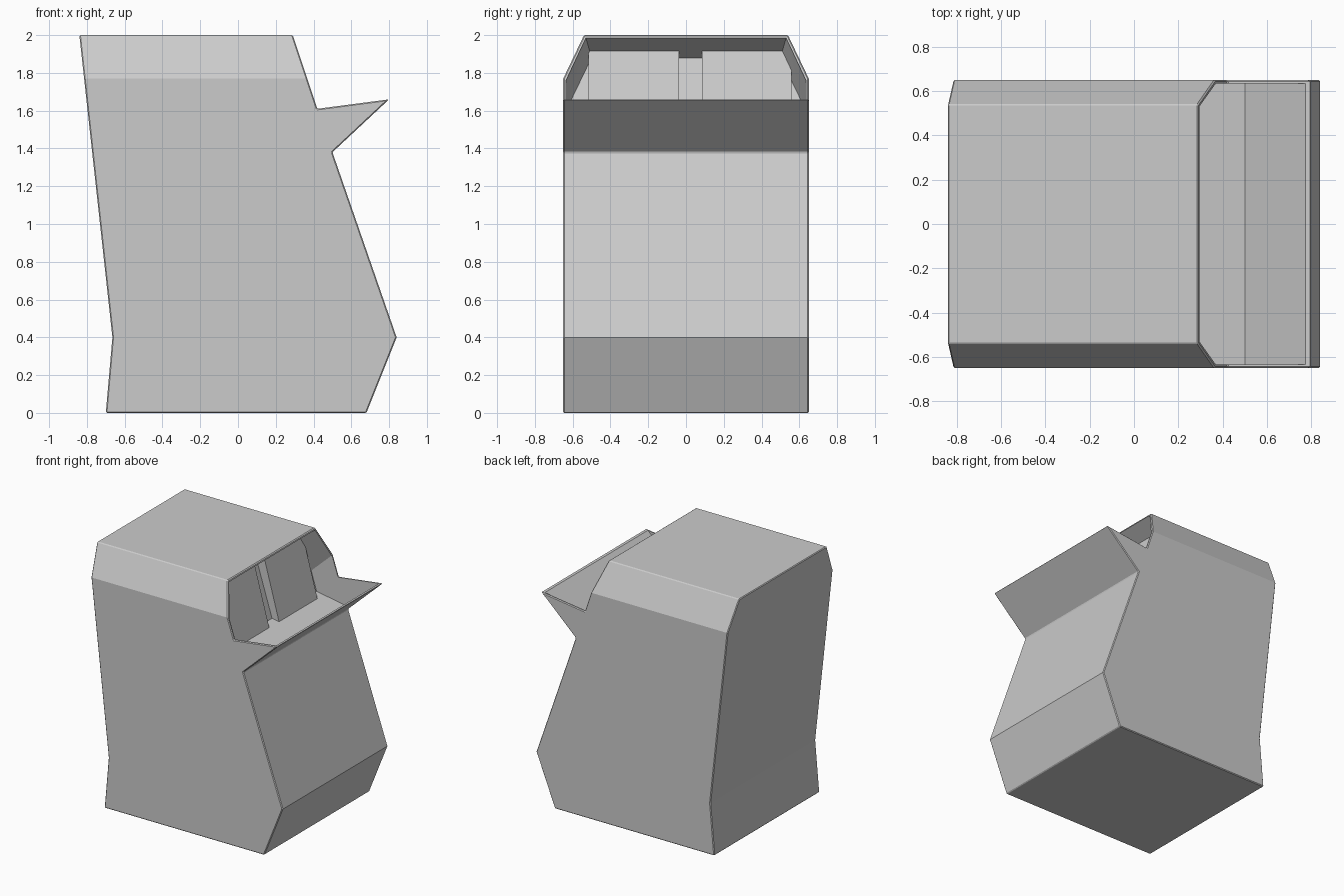
import bpy, bmesh
from mathutils import Vector

if "Cube" in bpy.data.objects:
    bpy.data.objects.remove(bpy.data.objects["Cube"], do_unlink=True)

HALF = 0.65      # half depth of the cabinet
INNER = 0.635    # half depth of the hollow

grey = bpy.data.materials.new("plain_grey")
grey.use_nodes = True
grey.diffuse_color = (0.6, 0.6, 0.6, 1)
grey.node_tree.nodes["Principled BSDF"].inputs["Base Color"].default_value = (0.6, 0.6, 0.6, 1)


def finish(bm, name):
    bmesh.ops.recalc_face_normals(bm, faces=bm.faces)
    mesh = bpy.data.meshes.new(name)
    bm.to_mesh(mesh)
    bm.free()
    mesh.materials.append(grey)
    obj = bpy.data.objects.new(name, mesh)
    bpy.context.collection.objects.link(obj)
    return obj


def prism(profile, y0, y1):
    """Extrude an (x, z) profile along y."""
    bm = bmesh.new()
    face = bm.faces.new([bm.verts.new((x, y0, z)) for x, z in profile])
    ext = bmesh.ops.extrude_face_region(bm, geom=[face])
    moved = [g for g in ext["geom"] if isinstance(g, bmesh.types.BMVert)]
    bmesh.ops.translate(bm, verts=moved, vec=(0, y1 - y0, 0))
    return bm


def apply(obj, modifier):
    bpy.context.view_layer.objects.active = obj
    bpy.ops.object.modifier_apply(modifier=modifier.name)


# Cabinet body: side profile with sloped upper corners
outline = [(-0.70, 0), (0.68, 0), (0.84, 0.40), (0.50, 1.38), (0.80, 1.66),
           (0.42, 1.61), (0.29, 2.0), (-0.84, 2.0), (-0.665, 0.40)]
bm = prism(outline, -HALF, HALF)
for side in (-1, 1):
    bmesh.ops.bisect_plane(bm, geom=bm.verts[:] + bm.edges[:] + bm.faces[:],
                           plane_co=Vector((0, side * HALF, 1.77)),
                           plane_no=Vector((0, side * 0.23, 0.11)), clear_outer=True)
    bmesh.ops.holes_fill(bm, edges=[e for e in bm.edges if e.is_boundary])
body = finish(bm, "cabinet_body")

# Fine edge trim
trim = body.modifiers.new("trim", "BEVEL")
trim.width = 0.006
trim.segments = 1
trim.limit_method = "ANGLE"
trim.angle_limit = 0.78
apply(body, trim)

# Hollow behind the opening, cut from the body
hollow_half = [(0.29, 0.53, 1.985), (0.85, 0.53, 1.985), (0.36, INNER, 1.76),
               (0.85, INNER, 1.76), (0.85, INNER, 1.726), (0.50, INNER, 1.405),
               (0.235, INNER, 1.45), (0.188, INNER, 1.60), (0.10, 0.50, 1.88)]
bm = bmesh.new()
for x, y, z in hollow_half:
    for side in (-1, 1):
        bm.verts.new((x, side * y, z))
hull = bmesh.ops.convex_hull(bm, input=bm.verts[:])
spare = {g for g in hull["geom_interior"] + hull["geom_unused"]
         if isinstance(g, bmesh.types.BMVert)}
bmesh.ops.delete(bm, geom=list(spare), context="VERTS")
cutter = finish(bm, "hollow_cutter")
cutter.hide_render = True

cut = body.modifiers.new("hollow", "BOOLEAN")
cut.operation = "DIFFERENCE"
cut.solver = "EXACT"
cut.object = cutter
apply(body, cut)
bpy.data.objects.remove(cutter, do_unlink=True)

# Two tilted panels standing off the back of the hollow
plate = [(0.297, 1.435), (0.165, 1.916), (0.09, 1.88), (0.225, 1.445)]
for name, y0, y1 in (("right_panel", -0.516, -0.037), ("left_panel", 0.084, 0.558)):
    finish(prism(plate, y0, y1), name)
